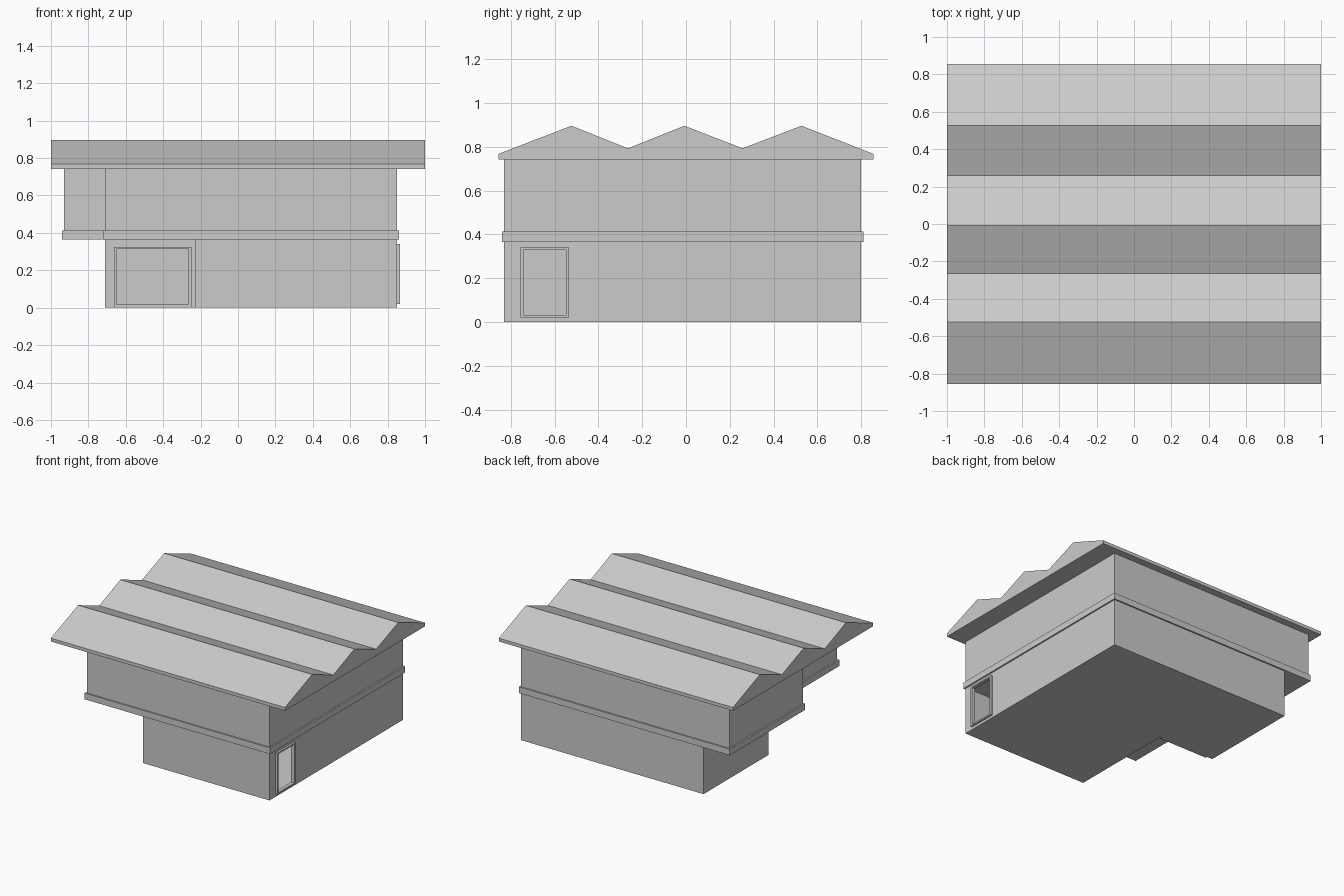
import bpy, bmesh
from mathutils import Vector

if "Cube" in bpy.data.objects:
    bpy.data.objects.remove(bpy.data.objects["Cube"])


def prism(name, outline, extrude):
    """Closed solid: flat outline pushed along a vector."""
    bm = bmesh.new()
    face = bm.faces.new([bm.verts.new(p) for p in outline])
    res = bmesh.ops.extrude_face_region(bm, geom=[face])
    top = [v for v in res["geom"] if isinstance(v, bmesh.types.BMVert)]
    bmesh.ops.translate(bm, verts=top, vec=Vector(extrude))
    bmesh.ops.recalc_face_normals(bm, faces=bm.faces)
    me = bpy.data.meshes.new(name)
    bm.to_mesh(me)
    bm.free()
    ob = bpy.data.objects.new(name, me)
    bpy.context.collection.objects.link(ob)
    return ob


def box(name, lo, hi):
    (x0, y0, z0), (x1, y1, z1) = lo, hi
    return prism(name, [(x0, y0, z0), (x1, y0, z0), (x1, y1, z0), (x0, y1, z0)],
                 (0, 0, z1 - z0))


def ell(name, x0, xa, ys, z0, z1, d=0.0):
    """L-shaped storey with a front-left notch, grown outward by d."""
    x1, y0, y1 = 0.85, -0.83, 0.80
    pts = [(xa - d, y0 - d), (x1 + d, y0 - d), (x1 + d, y1 + d),
           (x0 - d, y1 + d), (x0 - d, ys - d), (xa - d, ys - d)]
    return prism(name, [(x, y, z0) for x, y in pts], (0, 0, z1 - z0))


def cut(ob, cutter):
    """Subtract the cutter, bake the result and delete the cutter."""
    cutter.hide_render = True
    mod = ob.modifiers.new("cut", "BOOLEAN")
    mod.operation, mod.solver, mod.object = "DIFFERENCE", "EXACT", cutter
    bpy.context.view_layer.objects.active = ob
    bpy.ops.object.modifier_apply(modifier=mod.name)
    bpy.data.objects.remove(cutter)


T = 0.012  # wall thickness

# Hollow ground floor with a door and a window opening
ground = ell("ground_floor_walls", -0.71, -0.23, 0.01, 0, 0.37)
cut(ground, ell("room_cutter", -0.71, -0.23, 0.01, 0.006, 0.364, -T))
cut(ground, box("door_cutter", (-0.655, -0.05, 0.01), (-0.255, 0.06, 0.32)))
cut(ground, box("window_cutter", (0.80, -0.747, 0.025), (0.90, -0.543, 0.335)))

# Door and window frames, standing slightly proud of the walls
door = box("door_frame", (-0.662, -0.005, 0), (-0.249, 0.01 + T, 0.325))
cut(door, box("c", (-0.649, -0.1, 0.017), (-0.264, 0.1, 0.313)))
window = box("window_frame", (0.85 - T, -0.755, 0.02), (0.865, -0.535, 0.34))
cut(window, box("c", (0.7, -0.742, 0.031), (1.0, -0.549, 0.328)))

# Floor band and overhanging upper storey
ell("floor_band", -0.93, -0.71, -0.10, 0.365, 0.413, 0.011)
ell("upper_floor_walls", -0.93, -0.71, -0.10, 0.413, 0.742)

# Three-ridged roof
profile = [(-0.855, 0.742), (-0.855, 0.768), (-0.523, 0.896), (-0.265, 0.793),
           (-0.008, 0.896), (0.258, 0.793), (0.527, 0.896), (0.855, 0.768),
           (0.855, 0.742)]
prism("roof", [(-1, y, z) for y, z in profile], (2, 0, 0))
